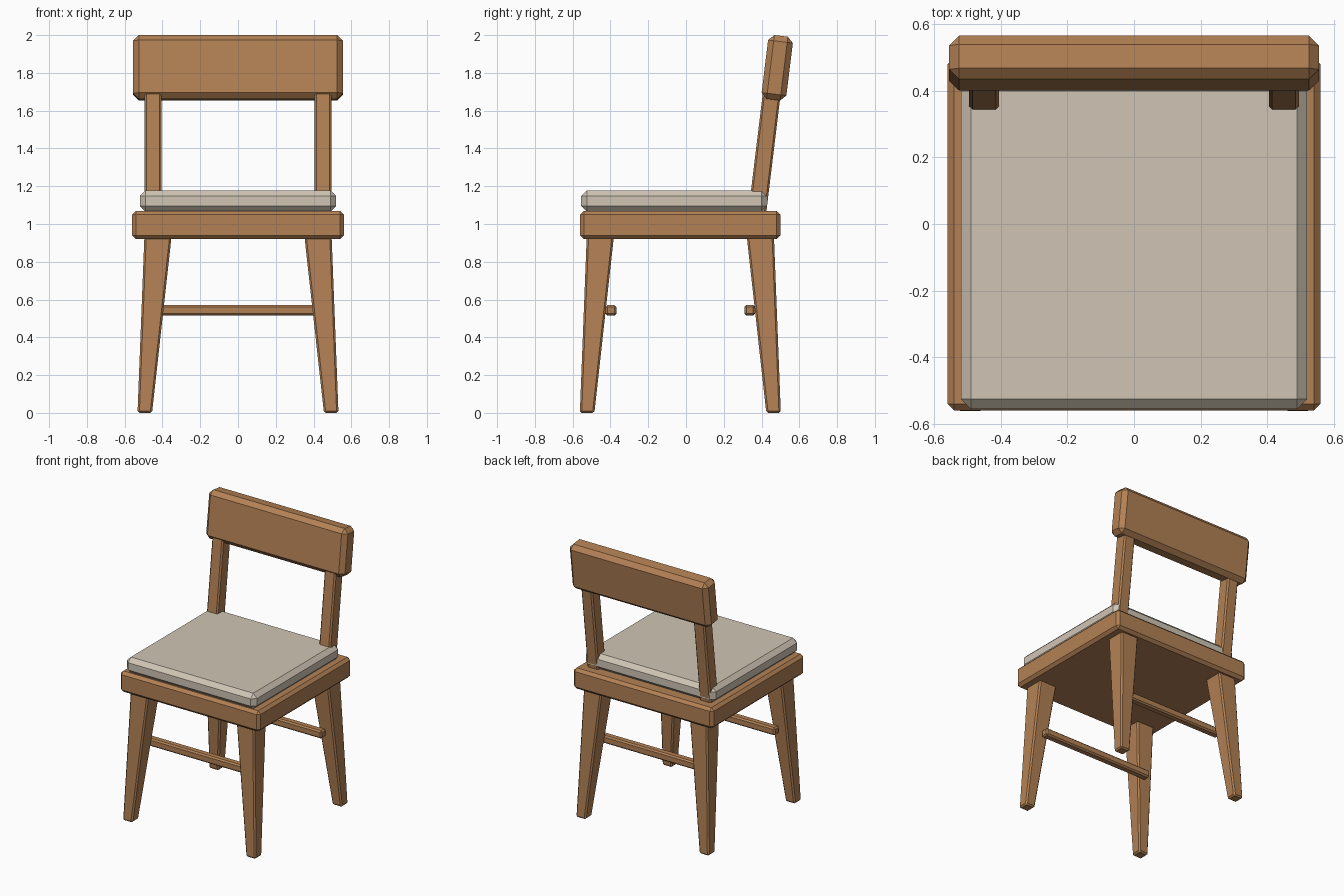
import bpy, bmesh
from math import radians

if "Cube" in bpy.data.objects:
    bpy.data.objects.remove(bpy.data.objects["Cube"])


def material(name, color):
    m = bpy.data.materials.new(name)
    m.diffuse_color = (*color, 1)
    m.use_nodes = True
    m.node_tree.nodes["Principled BSDF"].inputs["Base Color"].default_value = m.diffuse_color
    return m


wood = material("wood", (0.45, 0.22, 0.09))
fabric = material("fabric", (0.63, 0.56, 0.46))


def block(name, low, high, z0, z1, bevel, mat):
    """Chamfered block between two rectangles (x0, x1, y0, y1) at z0 and z1."""
    bm = bmesh.new()
    bmesh.ops.create_cube(bm, size=2)
    for v in bm.verts:
        r = high if v.co.z > 0 else low
        v.co = (r[1] if v.co.x > 0 else r[0],
                r[3] if v.co.y > 0 else r[2],
                z1 if v.co.z > 0 else z0)
    bmesh.ops.bevel(bm, geom=bm.edges[:], offset=bevel, segments=1,
                    affect='EDGES', clamp_overlap=True)
    bmesh.ops.recalc_face_normals(bm, faces=bm.faces[:])
    mesh = bpy.data.meshes.new(name)
    bm.to_mesh(mesh)
    bm.free()
    mesh.materials.append(mat)
    ob = bpy.data.objects.new(name, mesh)
    bpy.context.collection.objects.link(ob)
    return ob


def box(name, rect, z0, z1, bevel, mat):
    return block(name, rect, rect, z0, z1, bevel, mat)


def span(sign, a, b):
    return tuple(sorted((sign * a, sign * b)))


# Seat frame and cushion
box("seat", (-0.56, 0.56, -0.56, 0.50), 0.92, 1.07, 0.02, wood)
box("cushion", (-0.52, 0.52, -0.555, 0.43), 1.065, 1.178, 0.03, fabric)

# Legs, tapered and splayed, mirrored about the seat centre
SEAT_Y = -0.03
for sx, side in ((-1, "left"), (1, "right")):
    for sy, end in ((-1, "front"), (1, "back")):
        low = span(sx, 0.455, 0.532) + tuple(SEAT_Y + y for y in span(sy, 0.455, 0.532))
        high = span(sx, 0.35, 0.495) + tuple(SEAT_Y + y for y in span(sy, 0.35, 0.495))
        block(f"{end}_{side}_leg", low, high, 0, 0.95, 0.01, wood)

    # Leaning back posts
    x = span(sx, 0.405, 0.495)
    block(f"{side}_back_post", x + (0.325, 0.42), x + (0.41, 0.505),
          1.02, 1.72, 0.01, wood)

# Stretchers on the inner faces of the legs
for y, end in ((-0.397, "front"), (0.337, "back")):
    box(f"{end}_stretcher", (-0.45, 0.45, y - 0.028, y + 0.028), 0.515, 0.571, 0.01, wood)

# Tilted backrest
back = box("backrest", (-0.555, 0.555, -0.066, 0.066), -0.17, 0.17, 0.03, wood)
back.location = (0, 0.483, 1.827)
back.rotation_euler.x = radians(-7)
